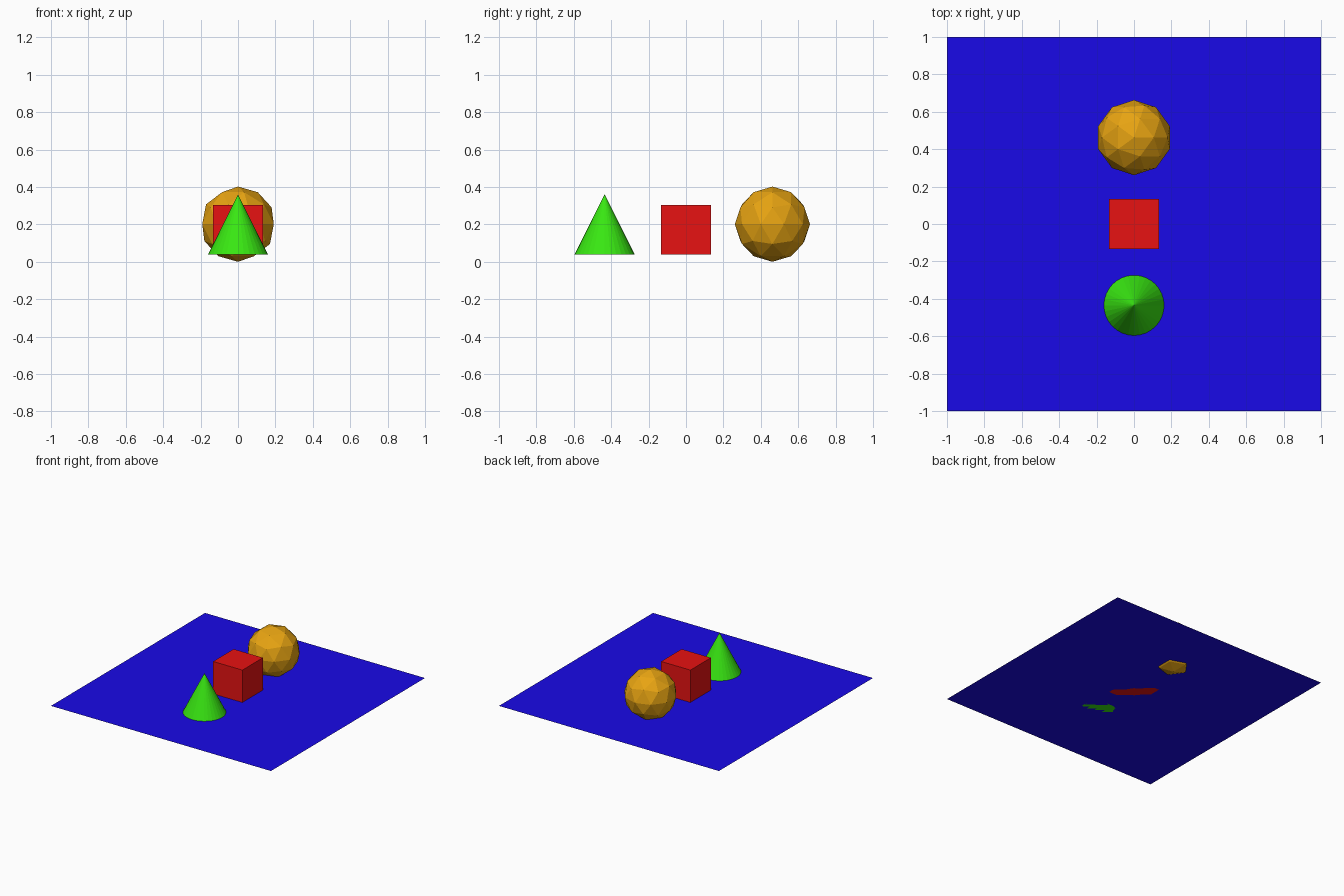
import bpy

if "Cube" in bpy.data.objects:
    bpy.data.objects.remove(bpy.data.objects["Cube"])

GROUND = 0.038  # height of the plane; the ball dips slightly through it


def finish(name, color):
    """Name the newest object and give it a plain colour."""
    obj = bpy.context.object
    obj.name = name
    mat = bpy.data.materials.new(name + "_color")
    mat.diffuse_color = (*color, 1)
    mat.use_nodes = True
    mat.node_tree.nodes["Principled BSDF"].inputs["Base Color"].default_value = mat.diffuse_color
    obj.data.materials.append(mat)
    return obj


# Thin square ground sheet
bpy.ops.mesh.primitive_plane_add(size=2, location=(0, 0, GROUND))
finish("ground_plane", (0.01, 0.003, 0.8))

# Cube in the middle
side = 0.266
bpy.ops.mesh.primitive_cube_add(size=side, location=(0, 0, GROUND + side / 2))
finish("cube", (0.8, 0.006, 0.006))

# Faceted cone at the front
height = 0.322
bpy.ops.mesh.primitive_cone_add(vertices=32, radius1=0.161, radius2=0, depth=height,
                                location=(0, -0.435, GROUND + height / 2))
finish("cone", (0.04, 0.8, 0.006))

# Low-poly ball at the back
radius = 0.201
bpy.ops.mesh.primitive_ico_sphere_add(subdivisions=2, radius=radius,
                                      location=(0, 0.462, radius))
finish("ball", (0.8, 0.37, 0.006))
